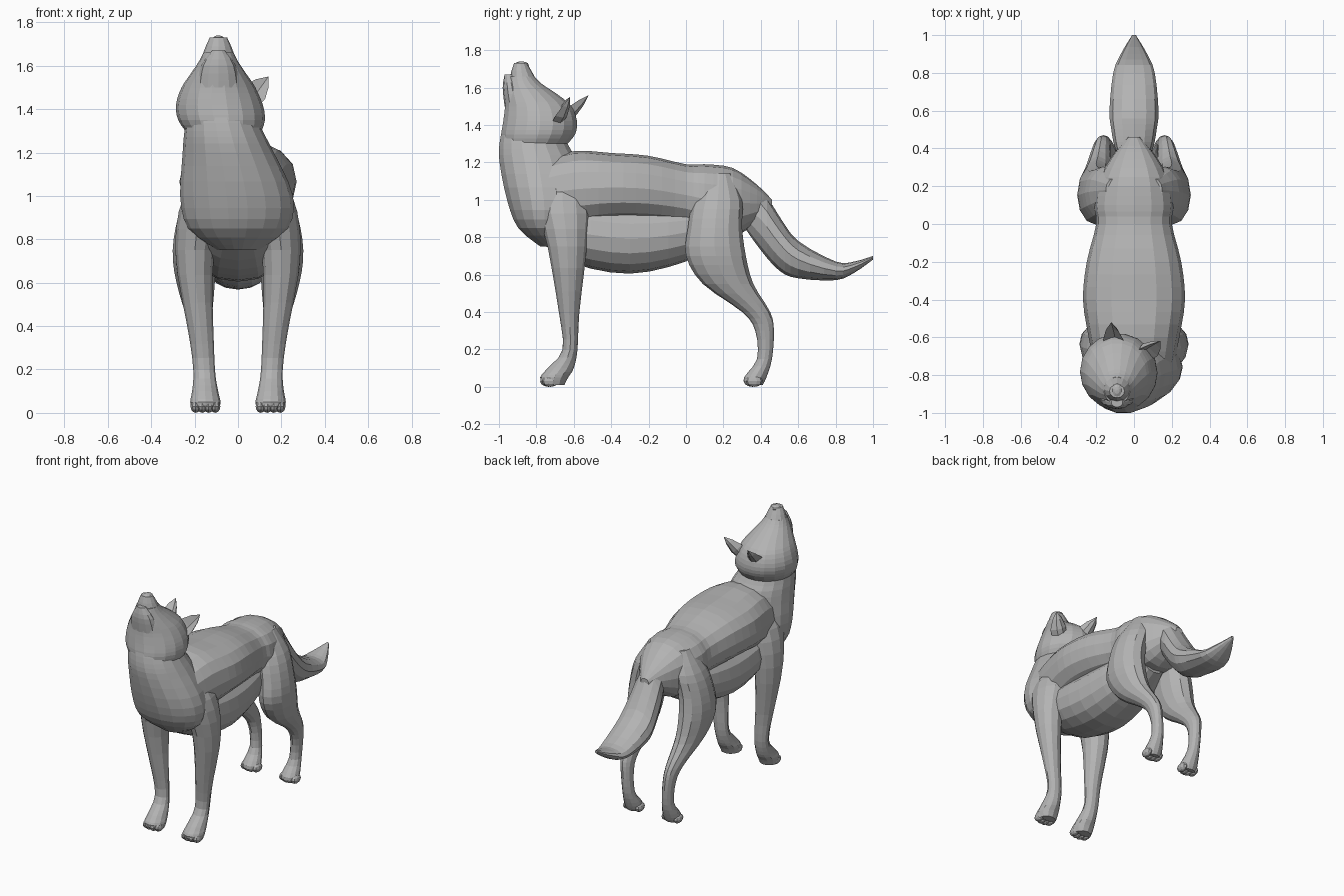
import bpy, bmesh, math
from mathutils import Vector

cube = bpy.data.objects.get("Cube")
if cube:
    bpy.data.objects.remove(cube, do_unlink=True)

GREY = (0.45, 0.45, 0.45, 1)
fur = bpy.data.materials.new("grey_fur")
fur.use_nodes = True
fur.diffuse_color = GREY
fur.node_tree.nodes["Principled BSDF"].inputs["Base Color"].default_value = GREY


def finish(name, bm):
    """Turn a bmesh into a flat shaded grey object."""
    bmesh.ops.recalc_face_normals(bm, faces=bm.faces[:])
    mesh = bpy.data.meshes.new(name)
    bm.to_mesh(mesh)
    bm.free()
    mesh.materials.append(fur)
    obj = bpy.data.objects.new(name, mesh)
    bpy.context.scene.collection.objects.link(obj)
    return obj


def smooth_path(rings, steps=3):
    """Catmull-Rom interpolation through the cross-sections."""
    padded = [rings[0], *rings, rings[-1]]
    path = []
    for before, start, end, after in zip(padded, padded[1:], padded[2:], padded[3:]):
        for step in range(steps):
            t = step / steps
            ring = []
            for p, q, r, s in zip(before, start, end, after):
                slope_in, slope_out = (r - p) / 2, (s - q) / 2
                bend = 3 * (r - q) - 2 * slope_in - slope_out
                twist = slope_in + slope_out - 2 * (r - q)
                ring.append(q + t * (slope_in + t * (bend + t * twist)))
            path.append(ring)
    return path + [rings[-1]]


def centred(along):
    return 0


def head_lean(height):
    """Sideways drift of the neck as it rises to the turned head."""
    t = min(max((height - 0.9) / 0.6, 0), 1)
    return -0.09 * t * t * (3 - 2 * t)


def leg_bow(height):
    """Legs bow outward at the elbow and knee, then tuck into the body."""
    return 0.15 + 0.05 * math.sin(math.pi * height * height)


def bridge(bm, lower, upper):
    """Join two equal rings of vertices with quads."""
    for a, b, c, d in zip(lower, lower[1:] + lower[:1], upper[1:] + upper[:1], upper):
        bm.faces.new((a, b, c, d))


def loft(name, rings, upright=False, offset=centred, sides=16, boxy=1, mirror=1):
    """Skin oval rings (position, near edge, far edge, half width).

    Upright lofts stack along z with edges in y; others run along y with edges in z.
    """
    bm = bmesh.new()
    loops = []
    for along, near, far, width in smooth_path(rings):
        middle, depth = (near + far) / 2, (far - near) / 2
        loop = []
        for i in range(sides):
            angle = math.tau * i / sides
            c, s = math.cos(angle), math.sin(angle)
            x = offset(along) + width * math.copysign(abs(c) ** boxy, c)
            edge = middle + depth * math.copysign(abs(s) ** boxy, s)
            y, z = (edge, along) if upright else (along, edge)
            loop.append(bm.verts.new((x * mirror, y, z)))
        loops.append(loop)
    for lower, upper in zip(loops, loops[1:]):
        bridge(bm, lower, upper)
    bm.faces.new(loops[0])
    bm.faces.new(loops[-1])
    return finish(name, bm)


def blob(name, centre, size, rotation=(0, 0, 0)):
    """Small faceted ellipsoid."""
    bm = bmesh.new()
    bmesh.ops.create_uvsphere(bm, u_segments=10, v_segments=6, radius=1)
    bmesh.ops.scale(bm, vec=size, verts=bm.verts[:])
    obj = finish(name, bm)
    obj.location = centre
    obj.rotation_euler = rotation
    return obj


def ear(name, base, tip, across, width=0.06):
    """Pointed ear with a hollow front."""
    base, tip, across = Vector(base), Vector(tip), Vector(across).normalized()
    rise = tip - base
    front = rise.cross(across).normalized()
    if front.y > 0:
        front.negate()
    bm = bmesh.new()
    outline = ((-1, 0.3), (-0.6, -0.4), (0, -0.6), (0.6, -0.4), (1, 0.3), (0, -0.2))
    rows = [[bm.verts.new(base + rise * t + (across * a + front * f) * width * scale)
             for a, f in outline]
            for t, scale in ((-0.4, 0.9), (0.1, 1), (0.6, 0.6))]
    for lower, upper in zip(rows, rows[1:]):
        bridge(bm, lower, upper)
    point = bm.verts.new(tip)
    rim = rows[-1]
    for a, b in zip(rim, rim[1:] + rim[:1]):
        bm.faces.new((a, b, point))
    bm.faces.new(rows[0])
    return finish(name, bm)


# Body: upper coat overhanging a narrower belly
loft("upper_coat", [
    (0.46, 0.94, 1, 0.03), (0.38, 0.88, 1.08, 0.1), (0.25, 0.8, 1.17, 0.18),
    (0.1, 0.82, 1.19, 0.21), (0, 0.86, 1.19, 0.2), (-0.2, 0.88, 1.235, 0.25),
    (-0.4, 0.88, 1.25, 0.27), (-0.6, 0.85, 1.26, 0.24), (-0.8, 0.85, 1.2, 0.2)],
    boxy=0.85)
loft("belly", [
    (0.2, 0.78, 1, 0.1), (0, 0.67, 0.98, 0.18), (-0.3, 0.605, 0.98, 0.22),
    (-0.6, 0.66, 1, 0.21), (-0.8, 0.79, 1, 0.15)], boxy=0.9)

# Tail sweeping back with a lifted tip
loft("tail", [
    (0.3, 0.87, 1.07, 0.05), (0.4, 0.73, 1.06, 0.1), (0.5, 0.62, 0.91, 0.12),
    (0.6, 0.58, 0.78, 0.13), (0.8, 0.57, 0.67, 0.11), (0.9, 0.61, 0.67, 0.07),
    (1, 0.68, 0.7, 0.01)], sides=12)

# Chest, neck and head, leaning towards the turned side
loft("chest_and_neck", [
    (0.75, -0.78, -0.6, 0.1), (0.85, -0.9, -0.6, 0.23), (1, -0.96, -0.56, 0.26),
    (1.2, -1, -0.58, 0.21), (1.3, -1, -0.63, 0.18), (1.4, -0.98, -0.65, 0.15)],
    upright=True, offset=head_lean, sides=18)
loft("head", [
    (1.29, -0.98, -0.64, 0.17), (1.35, -0.99, -0.59, 0.2), (1.42, -0.98, -0.58, 0.2),
    (1.5, -0.97, -0.61, 0.17), (1.56, -0.97, -0.68, 0.13), (1.62, -0.96, -0.77, 0.09),
    (1.66, -0.95, -0.81, 0.07)],
    upright=True, offset=head_lean, sides=18)
loft("muzzle", [
    (1.55, -0.95, -0.75, 0.1), (1.66, -0.94, -0.81, 0.07), (1.73, -0.92, -0.85, 0.04)],
    upright=True, offset=head_lean, sides=12)
loft("lower_jaw", [
    (1.5, -0.97, -0.85, 0.1), (1.6, -0.98, -0.88, 0.08), (1.67, -0.97, -0.92, 0.03)],
    upright=True, offset=head_lean, sides=12)
blob("nose", (-0.09, -0.88, 1.72), (0.03, 0.04, 0.02))

# Closed eyes
for label, x, y, turn in (("left", 0.03, -0.82, 1.4), ("right", -0.2, -0.75, 2.2)):
    blob(label + "_eye", (x, y, 1.54), (0.03, 0.02, 0.01), (0.2, 0.5, turn))

# Ears laid back behind the head
ear("left_ear", (0.07, -0.67, 1.46), (0.14, -0.62, 1.55), (0.8, -0.3, -0.5))
ear("right_ear", (-0.1, -0.62, 1.47), (-0.12, -0.52, 1.56), (1, -0.2, 0))

# Legs and paws, mirrored
FRONT = [
    (1.15, -0.72, -0.6, 0.05), (1, -0.8, -0.52, 0.1), (0.75, -0.74, -0.53, 0.09),
    (0.4, -0.68, -0.57, 0.06), (0.2, -0.66, -0.58, 0.05), (0.1, -0.74, -0.6, 0.06),
    (0.05, -0.78, -0.63, 0.07), (0.01, -0.76, -0.65, 0.06)]
HIND = [
    (1.14, 0.12, 0.24, 0.04), (1, 0.04, 0.3, 0.09), (0.85, 0.01, 0.3, 0.1),
    (0.7, 0, 0.32, 0.1), (0.55, 0.09, 0.36, 0.08), (0.4, 0.3, 0.45, 0.05),
    (0.3, 0.37, 0.47, 0.04), (0.15, 0.38, 0.46, 0.04), (0.05, 0.31, 0.43, 0.06),
    (0.01, 0.32, 0.41, 0.05)]
for label, mirror in (("left", 1), ("right", -1)):
    for part, rings, toe_y in (("front", FRONT, -0.74), ("hind", HIND, 0.35)):
        loft(f"{label}_{part}_leg", rings, upright=True, offset=leg_bow,
             sides=12, mirror=mirror)
        for toe in range(4):
            spread = toe - 1.5
            blob(f"{label}_{part}_toe_{toe + 1}",
                 (mirror * (0.15 + spread * 0.03), toe_y + abs(spread) * 0.01, 0.03),
                 (0.025, 0.045, 0.03))
